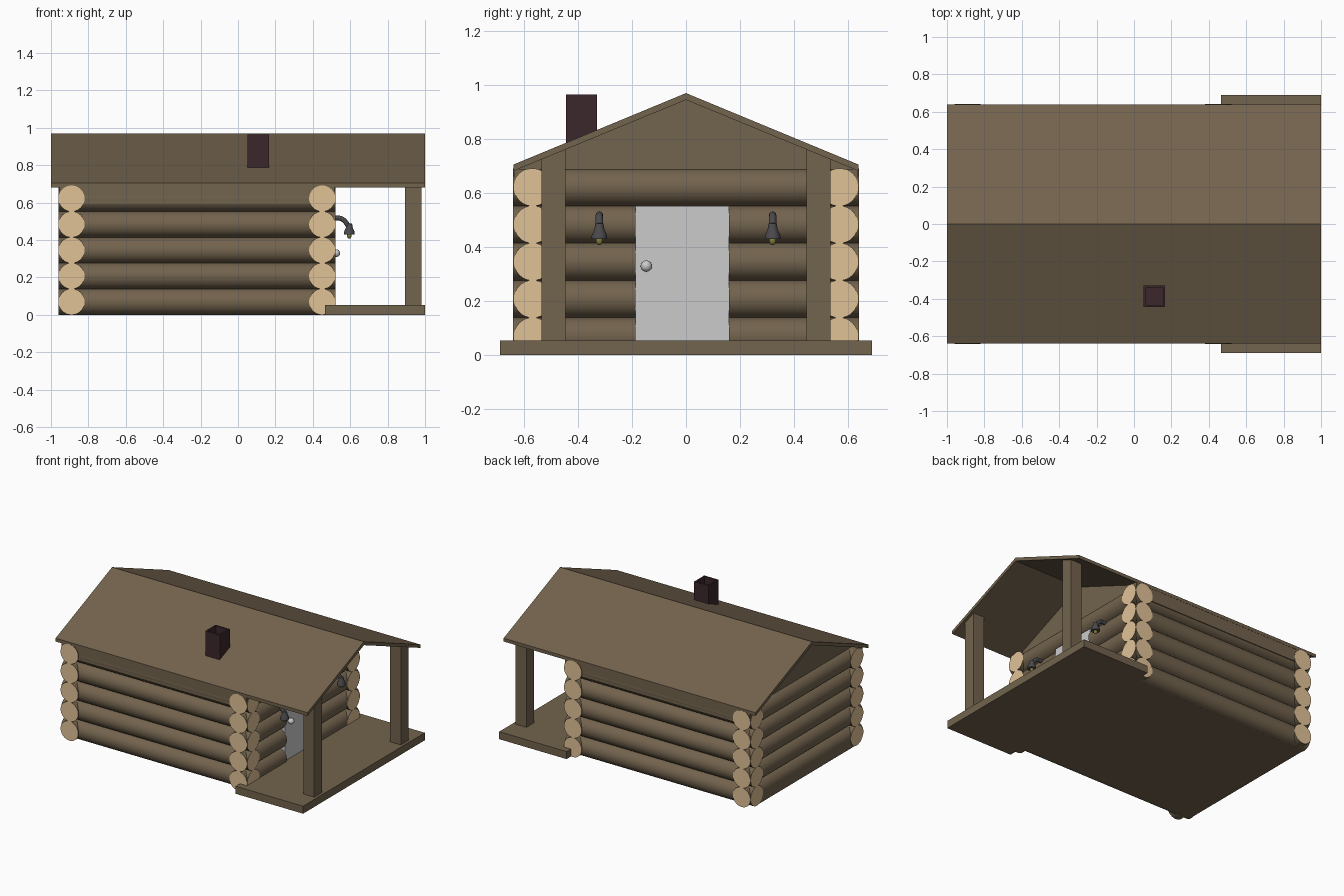
import bpy, bmesh
from math import pi
from mathutils import Vector, Matrix

if "Cube" in bpy.data.objects:
    bpy.data.objects.remove(bpy.data.objects["Cube"])


def material(name, rgb):
    m = bpy.data.materials.new(name)
    m.diffuse_color = (*rgb, 1)
    m.use_nodes = True
    m.node_tree.nodes["Principled BSDF"].inputs["Base Color"].default_value = m.diffuse_color
    return m


WOOD = material("brown_wood", (0.17, 0.125, 0.075))
CUT = material("cut_wood", (0.75, 0.54, 0.31))
BRICK = material("dark_brick", (0.045, 0.02, 0.024))
IRON = material("dark_iron", (0.07, 0.07, 0.075))
GLASS = material("bulb_yellow", (0.22, 0.21, 0.05))


def finish(name, bm, mats=(), smooth=False):
    bmesh.ops.recalc_face_normals(bm, faces=bm.faces)
    me = bpy.data.meshes.new(name)
    bm.to_mesh(me)
    bm.free()
    ob = bpy.data.objects.new(name, me)
    bpy.context.collection.objects.link(ob)
    for m in mats:
        me.materials.append(m)
    if smooth:
        bpy.context.view_layer.objects.active = ob
        ob.select_set(True)
        bpy.ops.object.shade_smooth_by_angle(angle=0.7)
        ob.select_set(False)
    return ob


def box(name, lo, hi, mat=None):
    lo, hi = Vector(lo), Vector(hi)
    bm = bmesh.new()
    bmesh.ops.create_cube(bm, size=1, matrix=Matrix.Translation((lo + hi) / 2)
                          @ Matrix.Diagonal((*(hi - lo), 1)))
    return finish(name, bm, [mat] if mat else [])


def prism(name, yz, x0, x1, mat):
    bm = bmesh.new()
    f = bm.faces.new([bm.verts.new((x0, y, z)) for y, z in yz])
    r = bmesh.ops.extrude_face_region(bm, geom=[f])
    vs = [v for v in r["geom"] if isinstance(v, bmesh.types.BMVert)]
    bmesh.ops.translate(bm, verts=vs, vec=(x1 - x0, 0, 0))
    return finish(name, bm, [mat])


def log(name, a, b, radius=0.07):
    a, b = Vector(a), Vector(b)
    bm = bmesh.new()
    rot = (b - a).to_track_quat('Z', 'Y').to_matrix().to_4x4()
    bmesh.ops.create_cone(bm, cap_ends=True, segments=32, radius1=radius, radius2=radius,
                          depth=(b - a).length, matrix=Matrix.Translation((a + b) / 2) @ rot)
    for f in bm.faces:
        f.material_index = 1 if len(f.verts) > 4 else 0
    return finish(name, bm, [WOOD, CUT], True)


def ball(name, pos, scale, mat=None):
    bm = bmesh.new()
    bmesh.ops.create_uvsphere(bm, u_segments=20, v_segments=12, radius=1,
                              matrix=Matrix.Translation(pos) @ Matrix.Diagonal((*scale, 1)))
    return finish(name, bm, [mat] if mat else [], True)


def lathe(name, profile, pos, mat):
    bm = bmesh.new()
    vs = [bm.verts.new((r, 0, z)) for r, z in profile]
    es = [bm.edges.new(p) for p in zip(vs, vs[1:])]
    bmesh.ops.spin(bm, geom=vs + es, axis=(0, 0, 1), cent=(0, 0, 0), angle=2 * pi, steps=20)
    bmesh.ops.remove_doubles(bm, verts=bm.verts, dist=1e-5)
    bmesh.ops.translate(bm, verts=bm.verts, vec=pos)
    return finish(name, bm, [mat], True)


# Floor and porch deck
box("cabin_floor", (-0.955, -0.57, 0), (0.5, 0.57, 0.05), WOOD)
box("porch_deck", (0.465, -0.69, 0), (1, 0.69, 0.054), WOOD)

# Log walls, with the doorway left open in the porch wall
for i in range(5):
    z = 0.07 + 0.138 * i
    for s, side in ((-1, "front"), (1, "back")):
        log(f"{side}_log_{i}", (-0.96, s * 0.568, z), (0.52, s * 0.568, z))
    log(f"left_log_{i}", (-0.89, -0.641, z), (-0.89, 0.641, z))
    if i == 4:
        log("door_lintel_log", (0.45, -0.641, z), (0.45, 0.641, z))
    else:
        log(f"porch_wall_log_front_{i}", (0.45, -0.641, z), (0.45, -0.188, z))
        log(f"porch_wall_log_back_{i}", (0.45, 0.16, z), (0.45, 0.641, z))

# Wall plates under the eaves and gable panels
for s, side in ((-1, "front"), (1, "back")):
    y = sorted((s * 0.637, s * 0.56))
    box(f"{side}_wall_plate", (-0.955, y[0], 0.592), (0.515, y[1], 0.69), WOOD)
gable = [(-0.62, 0.66), (-0.62, 0.692), (0, 0.947), (0.62, 0.692), (0.62, 0.66)]
prism("left_gable", gable, -0.91, -0.87, WOOD)
prism("porch_gable", gable, 0.43, 0.47, WOOD)

# Roof
prism("roof", [(-0.64, 0.682), (-0.64, 0.706), (0, 0.971), (0.64, 0.706),
               (0.64, 0.682), (0, 0.946)], -1, 1, WOOD)

# Porch posts, tops cut to the roof slope
for s, side in ((-1, "front"), (1, "back")):
    prism(f"{side}_porch_post", [(s * 0.447, 0.05), (s * 0.535, 0.05),
                                 (s * 0.535, 0.73), (s * 0.447, 0.766)], 0.893, 0.98, WOOD)

# Door and knob
box("door", (0.43, -0.188, 0.05), (0.505, 0.16, 0.553))
ball("door_knob", (0.525, -0.147, 0.33), (0.021, 0.021, 0.021))

# Hollow chimney: box with an inset, sunken top
bm = bmesh.new()
bmesh.ops.create_cube(bm, size=1, matrix=Matrix.Translation((0.109, -0.387, 0.835))
                      @ Matrix.Diagonal((0.114, 0.114, 0.26, 1)))
top = max(bm.faces, key=lambda f: f.calc_center_median().z)
bmesh.ops.inset_region(bm, faces=[top], thickness=0.016)
r = bmesh.ops.extrude_face_region(bm, geom=[top])
bmesh.ops.translate(bm, verts=[v for v in r["geom"] if isinstance(v, bmesh.types.BMVert)],
                    vec=(0, 0, -0.12))
if top.is_valid:
    bm.faces.remove(top)
finish("chimney", bm, [BRICK])

# Porch lamps: bent arm, flared shade, bulb
for s, side in ((-1, "front"), (1, "back")):
    y = s * 0.321
    cu = bpy.data.curves.new(f"{side}_lamp_arm", 'CURVE')
    cu.dimensions = '3D'
    cu.bevel_depth = 0.014
    cu.bevel_resolution = 3
    cu.use_fill_caps = True
    sp = cu.splines.new('BEZIER')
    sp.bezier_points.add(2)
    for p, co in zip(sp.bezier_points, ((0.49, y, 0.516), (0.555, y, 0.513), (0.595, y, 0.47))):
        p.co = co
        p.handle_left_type = p.handle_right_type = 'AUTO'
    cu.materials.append(IRON)
    arm = bpy.data.objects.new(f"{side}_lamp_arm", cu)
    bpy.context.collection.objects.link(arm)
    lathe(f"{side}_lamp_shade", [(0, 0.49), (0.015, 0.487), (0.019, 0.465), (0.029, 0.442),
                                 (0.029, 0.43), (0, 0.43)], (0.595, y, 0), IRON)
    ball(f"{side}_lamp_bulb", (0.595, y, 0.425), (0.013, 0.013, 0.017), GLASS)
